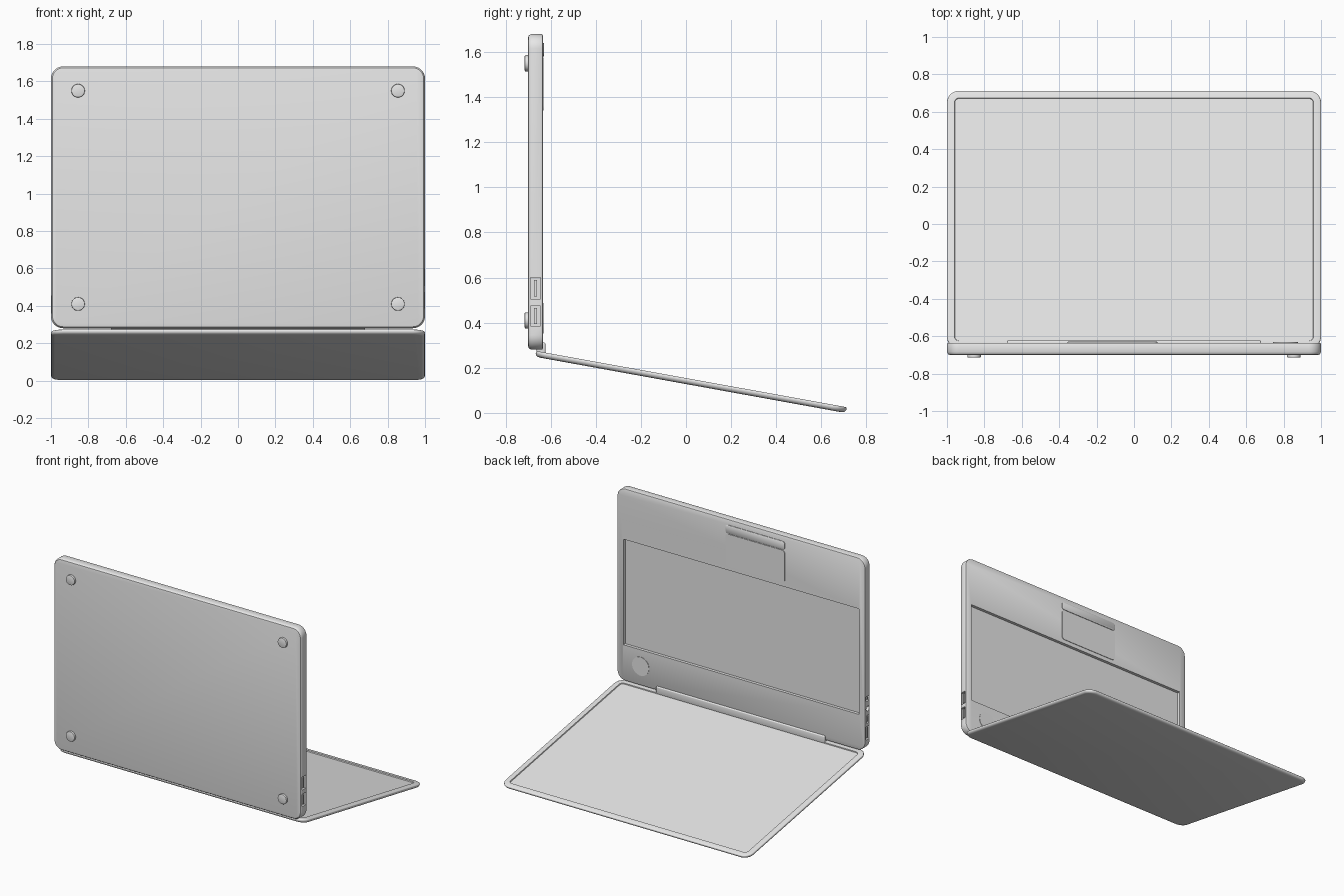
import bpy, bmesh, math
from mathutils import Matrix

if "Cube" in bpy.data.objects:
    bpy.data.objects.remove(bpy.data.objects["Cube"])

grey = bpy.data.materials.new("light grey")
grey.diffuse_color = (0.8, 0.8, 0.8, 1)
grey.use_nodes = True
grey.node_tree.nodes["Principled BSDF"].inputs["Base Color"].default_value = grey.diffuse_color


def finish(name, bm, matrix=Matrix()):
    bmesh.ops.recalc_face_normals(bm, faces=bm.faces)
    bm.transform(matrix)
    me = bpy.data.meshes.new(name)
    bm.to_mesh(me)
    bm.free()
    me.materials.append(grey)
    ob = bpy.data.objects.new(name, me)
    bpy.context.collection.objects.link(ob)
    return ob


def rounded_slab(name, w, h, r, rings, matrix):
    """Loft of rounded rectangles; each ring is (inset, height)."""
    bm = bmesh.new()
    loops = []
    for inset, z in rings:
        rad = max(r - inset, 0.012)
        a, b = w / 2 - inset - rad, h / 2 - inset - rad
        loop = []
        for q, (sx, sy) in enumerate([(1, 1), (-1, 1), (-1, -1), (1, -1)]):
            for k in range(9):
                t = (q + k / 8) * math.pi / 2
                loop.append(bm.verts.new((sx * a + rad * math.cos(t), sy * b + rad * math.sin(t), z)))
        loops.append(loop)
    n = len(loops[0])
    for lo, hi in zip(loops, loops[1:]):
        for i in range(n):
            bm.faces.new((lo[i], lo[(i + 1) % n], hi[(i + 1) % n], hi[i]))
    bm.faces.new(loops[0][::-1])
    bm.faces.new(loops[-1])
    return finish(name, bm, matrix)


def box(name, x, y, z, bevel=0):
    """Box from (min, max) pairs."""
    bm = bmesh.new()
    bmesh.ops.create_cube(bm, size=1)
    size = [p[1] - p[0] for p in (x, y, z)]
    bm.transform(Matrix.Translation([sum(p) / 2 for p in (x, y, z)]) @ Matrix.Diagonal((*size, 1)))
    if bevel:
        bmesh.ops.bevel(bm, geom=bm.edges[:], offset=bevel, segments=3, profile=0.5, affect='EDGES')
    return finish(name, bm)


def disc(name, x, z, y0, y1, r, bevel=0):
    """Short cylinder along y."""
    bm = bmesh.new()
    bmesh.ops.create_cone(bm, cap_ends=True, segments=32, radius1=r, radius2=r, depth=y1 - y0)
    if bevel:
        rims = [e for e in bm.edges if abs(e.verts[0].co.z - e.verts[1].co.z) < 1e-5]
        bmesh.ops.bevel(bm, geom=rims, offset=bevel, segments=2, profile=0.5, affect='EDGES')
    return finish(name, bm, Matrix.Translation((x, (y0 + y1) / 2, z)) @ Matrix.Rotation(math.pi / 2, 4, 'X'))


def upright(x, z):
    # local z becomes -y, local y becomes world z
    return Matrix.Translation((x, 0, z)) @ Matrix.Rotation(math.pi / 2, 4, 'X')


def cut(target, cutter):
    mod = target.modifiers.new("cut", 'BOOLEAN')
    mod.object, mod.operation, mod.solver = cutter, 'DIFFERENCE', 'EXACT'
    bpy.context.view_layer.objects.active = target
    bpy.ops.object.modifier_apply(modifier=mod.name)
    bpy.data.objects.remove(cutter)


# keyboard half, standing upright
base = rounded_slab("base_body", 2, 1.4, 0.065,
                    [(0.006, 0.635), (0.002, 0.637), (0, 0.641), (0, 0.684),
                     (0.003, 0.692), (0.008, 0.698), (0.016, 0.70)], upright(0, 0.98))

# keyboard recess
cut(base, box("cutter", (-0.95, 0.95), (-0.657, -0.6), (0.54, 1.31)))

# side ports: side, z range, height of opening in y
for side, z0, z1, w in [(1, 0.505, 0.60, 0.044), (1, 0.385, 0.475, 0.044),
                        (-1, 0.36, 0.455, 0.044), (-1, 0.48, 0.535, 0.03), (-1, 0.64, 0.675, 0.036)]:
    xs = sorted((side * 0.97, side * 1.05))
    cut(base, box("cutter", xs, (-0.667 - w / 2, -0.667 + w / 2), (z0, z1)))
    tongue = sorted((side * 0.965, side * 0.997))
    box("port_tongue", tongue, (-0.673, -0.661), (z0 + 0.01, z1 - 0.01))

# round audio jack
bm = bmesh.new()
bmesh.ops.create_cone(bm, cap_ends=True, segments=24, radius1=0.018, radius2=0.018, depth=0.08)
cut(base, finish("cutter", bm, Matrix.Translation((-1.01, -0.667, 0.585)) @ Matrix.Rotation(math.pi / 2, 4, 'Y')))

# rubber feet on the underside
for x in (-0.855, 0.855):
    for z in (0.41, 1.55):
        disc("foot", x, z, -0.715, -0.695, 0.036, 0.004)

# touchpad with button strip
rounded_slab("touchpad", 0.48, 0.235, 0.025, [(0, 0.631), (0, 0.64)], upright(-0.115, 1.4575))
rounded_slab("touchpad_buttons", 0.48, 0.06, 0.02, [(0.003, 0.629), (0, 0.631), (0, 0.64)], upright(-0.115, 1.61))

# round power button
disc("power_button", 0.81, 0.42, -0.64, -0.632, 0.068)

# hinge bar
box("hinge", (-0.68, 0.68), (-0.662, -0.623), (0.258, 0.312), 0.007)

# screen half, leaning down to the ground, with a sunken display
tilt = math.atan(0.248 / 1.37)
place = Matrix.Translation((0, 0.022, 0.137)) @ Matrix.Rotation(-tilt, 4, 'X')
rounded_slab("screen_lid", 2, 1.4, 0.065,
             [(0.02, -0.013), (0.01, -0.011), (0.003, -0.005), (0, 0.002), (0, 0.008), (0.002, 0.011),
              (0.007, 0.013), (0.04, 0.013), (0.042, 0.006)], place)

# smooth shading with sharp creases
bpy.ops.object.select_all(action='SELECT')
bpy.context.view_layer.objects.active = base
bpy.ops.object.shade_smooth_by_angle(angle=math.radians(35))
